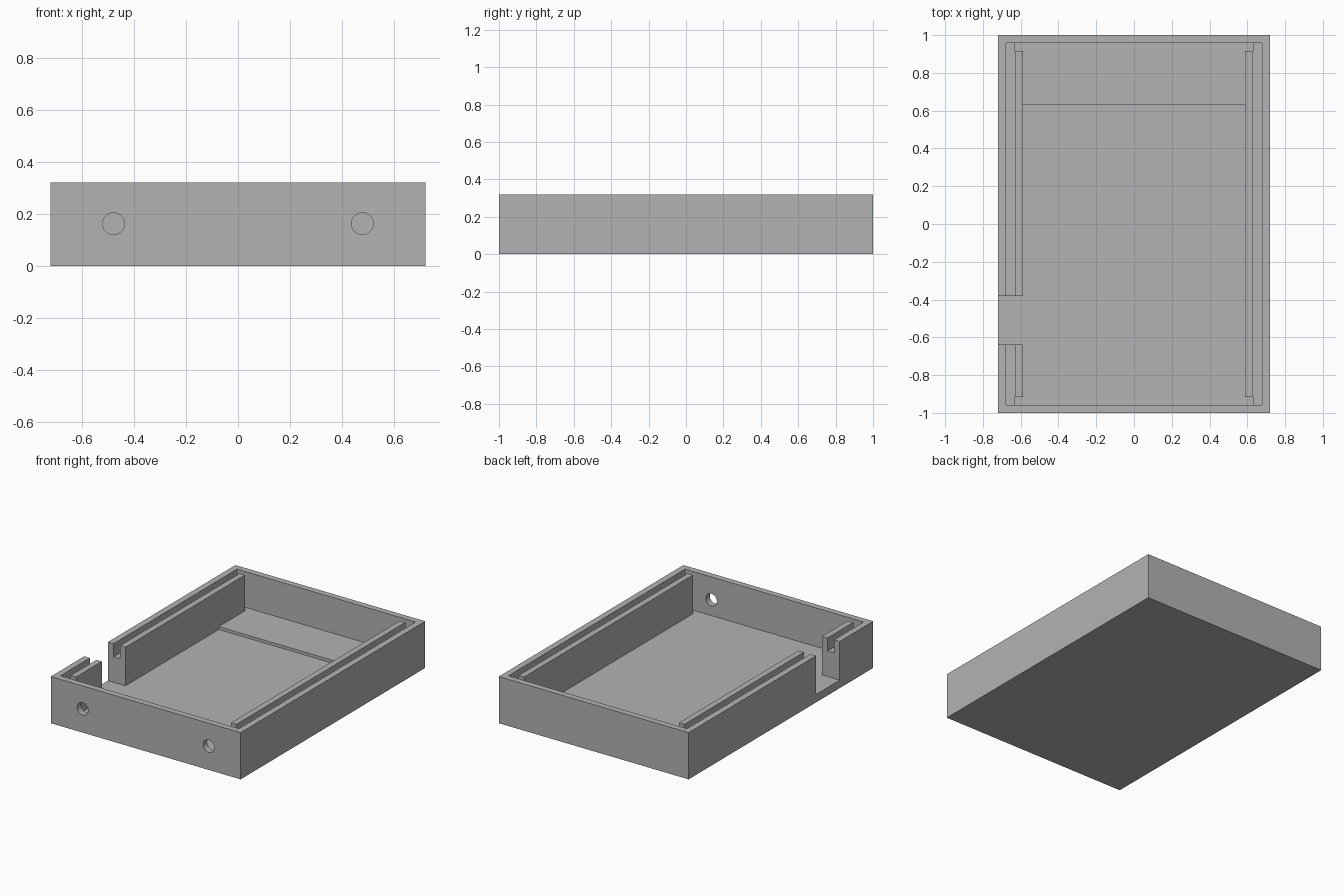
import bpy
import math

if "Cube" in bpy.data.objects:
    bpy.data.objects.remove(bpy.data.objects["Cube"], do_unlink=True)

# Overall sizes
HALF_X, HALF_Y, HEIGHT = 0.72, 1.0, 0.32
IN_X, IN_Y = 0.677, 0.957        # inner faces of the outer walls
RAIL_IN, RAIL_OUT = 0.587, 0.628  # inner rail faces
RAIL_END, POCKET_X = 0.915, 0.633
FLOOR, LEDGE, GROOVE = 0.055, 0.075, 0.23
ABOVE = 0.5                      # cutters reach past the rim

grey = bpy.data.materials.new("plain grey")
grey.use_nodes = True
colour = (0.45, 0.45, 0.45, 1)
grey.diffuse_color = colour
grey.node_tree.nodes["Principled BSDF"].inputs["Base Color"].default_value = colour


def box(name, x, y, z):
    """Box from (min, max) pairs on each axis."""
    bpy.ops.mesh.primitive_cube_add(size=1)
    obj = bpy.context.object
    obj.name = name
    for v in obj.data.vertices:
        v.co = [lo + (c + 0.5) * (hi - lo) for c, (lo, hi) in zip(v.co, (x, y, z))]
    return obj


def cut(target, cutter):
    """Subtract the cutter for good and remove it."""
    cutter.hide_render = True
    mod = target.modifiers.new("cut", 'BOOLEAN')
    mod.operation = 'DIFFERENCE'
    mod.solver = 'EXACT'
    mod.object = cutter
    bpy.context.view_layer.objects.active = target
    bpy.ops.object.modifier_apply(modifier=mod.name)
    bpy.data.objects.remove(cutter, do_unlink=True)


# Solid tray body
tray = box("tray", (-HALF_X, HALF_X), (-HALF_Y, HALF_Y), (0, HEIGHT))
tray.data.materials.append(grey)

# Main cavity, with a slightly raised ledge at the back
STEP = 0.63
cut(tray, box("cavity", (-RAIL_IN, RAIL_IN), (-RAIL_END, STEP), (FLOOR, ABOVE)))

# Full-width end pockets past the rail ends
cut(tray, box("front_pocket", (-POCKET_X, POCKET_X), (-IN_Y, -RAIL_END), (FLOOR, ABOVE)))
cut(tray, box("ledge_space", (-RAIL_IN, RAIL_IN), (STEP, RAIL_END), (LEDGE, ABOVE)))
cut(tray, box("back_pocket", (-POCKET_X, POCKET_X), (RAIL_END, IN_Y), (LEDGE, ABOVE)))

# Long slots between side walls and rails, and round holes in the front wall
for side in (-1, 1):
    slot_x = sorted((side * RAIL_OUT, side * IN_X))
    cut(tray, box("slot", slot_x, (-IN_Y, IN_Y), (GROOVE, ABOVE)))
    bpy.ops.mesh.primitive_cylinder_add(
        vertices=48, radius=0.042, depth=0.12,
        location=(side * 0.478, -0.98, 0.163), rotation=(math.pi / 2, 0, 0))
    cut(tray, bpy.context.object)

# Notch through the right wall and rail, down to the floor
cut(tray, box("notch", (-0.8, -0.5), (-0.637, -0.38), (FLOOR, ABOVE)))

bpy.ops.object.select_all(action='DESELECT')
tray.select_set(True)
bpy.context.view_layer.objects.active = tray
bpy.ops.object.shade_smooth_by_angle(angle=math.radians(30))
